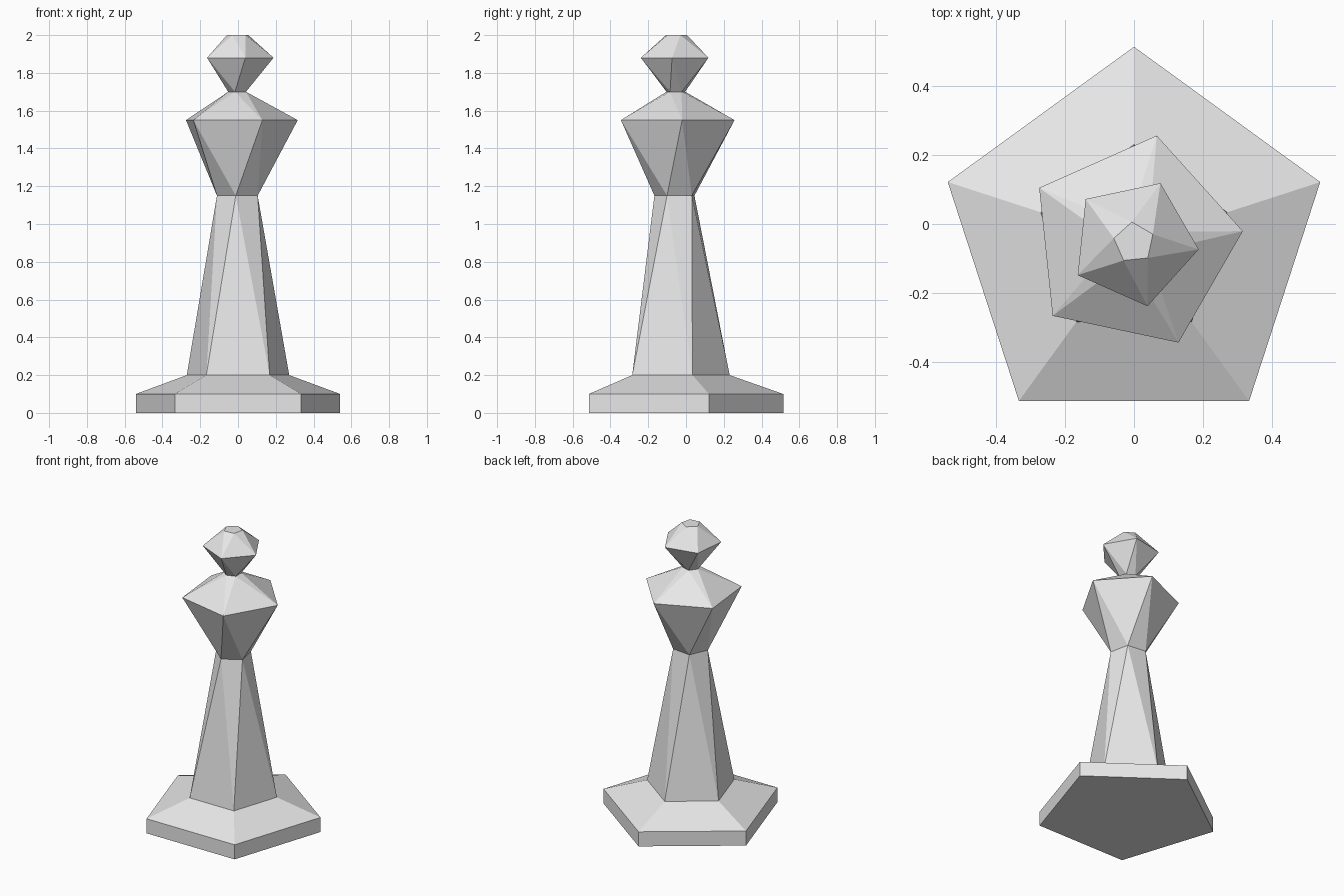
import bpy, bmesh
from math import cos, sin, radians

cube = bpy.data.objects.get("Cube")
if cube:
    bpy.data.objects.remove(cube)

SIDES = 5
CENTRE_Y = -0.054
TWIST = 30  # degrees added from one ring to the next

grey = bpy.data.materials.new("light grey")
grey.use_nodes = True
grey.diffuse_color = (0.8, 0.8, 0.8, 1)
grey.node_tree.nodes["Principled BSDF"].inputs["Base Color"].default_value = (0.8, 0.8, 0.8, 1)


def loft(name, rings, cap_bottom=False, cap_top=False):
    """Join pentagon rings given as (height, radius, twist steps)."""
    bm = bmesh.new()
    loops = []
    for z, radius, steps in rings:
        angles = [radians(90 + steps * TWIST + i * 360 / SIDES) for i in range(SIDES)]
        loops.append([bm.verts.new((radius * cos(a), CENTRE_Y + radius * sin(a), z))
                      for a in angles])
    for k in range(len(rings) - 1):
        low, high = loops[k], loops[k + 1]
        twisted = rings[k][2] != rings[k + 1][2]
        for i in range(SIDES):
            j = (i + 1) % SIDES
            if twisted:  # split along the short diagonal
                bm.faces.new((low[i], low[j], high[i]))
                bm.faces.new((low[j], high[j], high[i]))
            else:
                bm.faces.new((low[i], low[j], high[j], high[i]))
    if cap_bottom:
        bm.faces.new(loops[0][::-1])
    if cap_top:
        bm.faces.new(loops[-1])
    mesh = bpy.data.meshes.new(name)
    bm.to_mesh(mesh)
    bm.free()
    mesh.materials.append(grey)
    obj = bpy.data.objects.new(name, mesh)
    bpy.context.collection.objects.link(obj)
    return obj


# Flat foot with sloping top
loft("base", [(0, 0.569, 0), (0.1, 0.569, 0), (0.2, 0.285, 0)], cap_bottom=True)
# Tapering twisted column
loft("stem", [(0.2, 0.285, 0), (1.15, 0.114, 1)])
# Wide faceted collar
loft("collar", [(1.15, 0.114, 1), (1.55, 0.318, 2), (1.7, 0.052, 3)])
# Small faceted head
loft("head", [(1.7, 0.052, 3), (1.88, 0.189, 4), (2.0, 0.06, 5)], cap_top=True)
